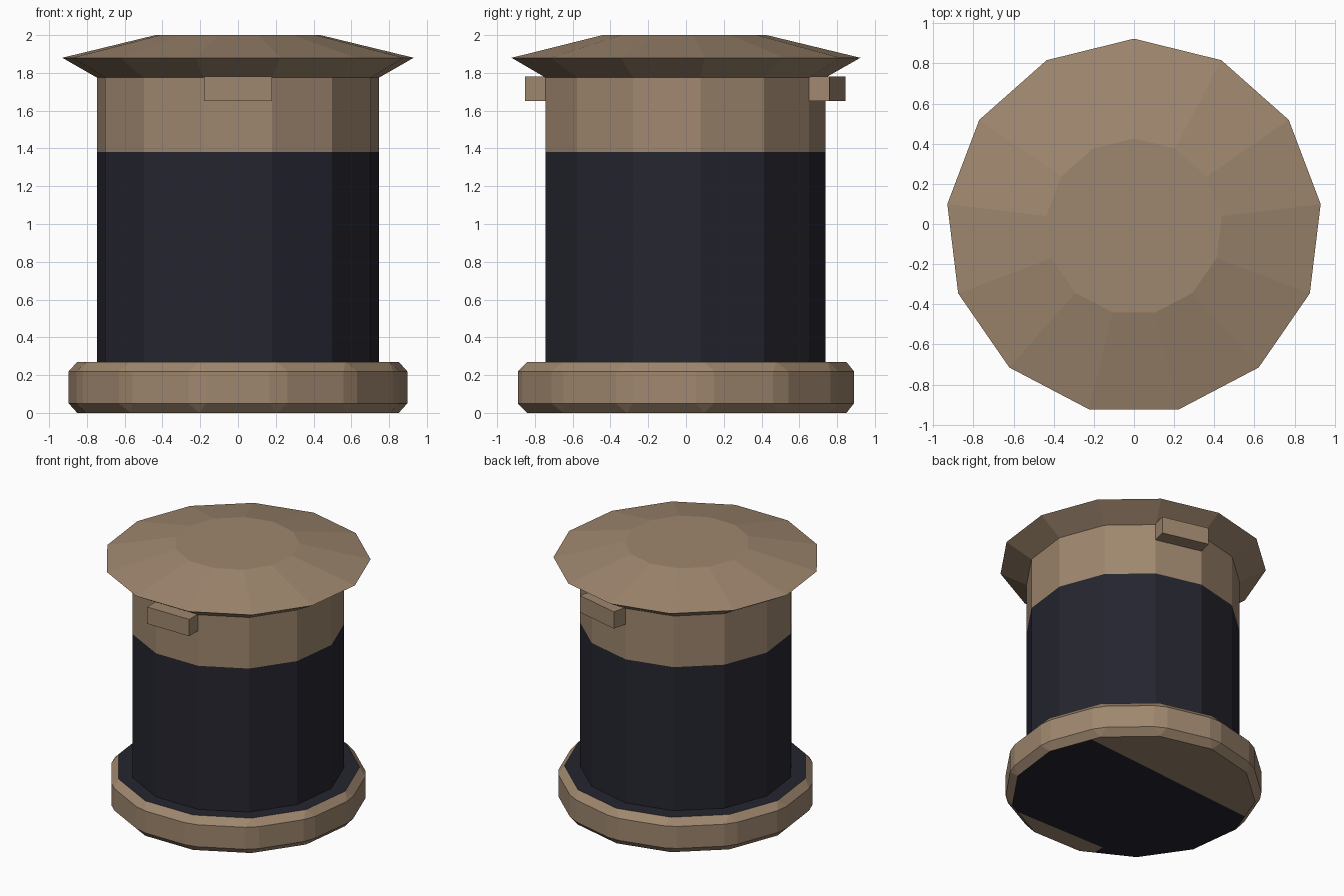
import bpy, bmesh, math
from mathutils import Vector, Matrix

if "Cube" in bpy.data.objects:
    bpy.data.objects.remove(bpy.data.objects["Cube"])

N = 13            # sides of every ring
CY = -0.0136      # axis offset that centres the odd-sided rings


def material(name, rgb):
    m = bpy.data.materials.new(name)
    m.diffuse_color = (*rgb, 1)
    m.use_nodes = True
    m.node_tree.nodes["Principled BSDF"].inputs["Base Color"].default_value = m.diffuse_color
    return m


BROWN = material("warm_brown", (0.345, 0.242, 0.157))
DARK = material("dark_navy", (0.0185, 0.0185, 0.029))


def finish(name, bm):
    bmesh.ops.recalc_face_normals(bm, faces=bm.faces)
    me = bpy.data.meshes.new(name)
    bm.to_mesh(me)
    for m in (BROWN, DARK):
        me.materials.append(m)
    ob = bpy.data.objects.new(name, me)
    bpy.context.collection.objects.link(ob)
    bm.free()
    return ob


def lathe(profile, cy=CY):
    """Stack of 13-sided rings, one corner towards +y, capped at both ends."""
    bm = bmesh.new()
    rings = []
    for r, z in profile:
        rings.append([bm.verts.new((r * math.sin(2 * math.pi * k / N),
                                    cy + r * math.cos(2 * math.pi * k / N), z))
                      for k in range(N)])
    for a, b in zip(rings, rings[1:]):
        for k in range(N):
            j = (k + 1) % N
            bm.faces.new((a[k], a[j], b[j], b[k]))
    bm.faces.new(rings[0])
    bm.faces.new(rings[-1])
    bmesh.ops.recalc_face_normals(bm, faces=bm.faces)
    return bm


# Base: chamfered disc, dark top and partly dark underside
bm = lathe([(0.909, 0), (0.909, 0.27)], -0.008)
bmesh.ops.bevel(bm, geom=bm.edges[:], offset=0.05, segments=1,
                profile=0.5, affect='EDGES')
bm.normal_update()
cuts = [((0, 0.345, 0), (-0.09, 1, 0)), ((0, -0.70, 0), (0, 1, 0)),
        ((-0.3, 0, 0), (1, 0, 0))]
for co, no in cuts:
    under = [f for f in bm.faces if f.normal.z < -0.99]
    geom = under + list({e for f in under for e in f.edges}) \
                 + list({v for f in under for v in f.verts})
    bmesh.ops.bisect_plane(bm, geom=geom, plane_co=co, plane_no=no)
    bm.normal_update()
for f in bm.faces:
    c = f.calc_center_median()
    if f.normal.z > 0.99:
        f.material_index = 1
    elif f.normal.z < -0.99:
        brown = c.y - 0.09 * c.x > 0.345 or (c.y < -0.70 and c.x > -0.3)
        f.material_index = 0 if brown else 1
finish("base", bm)

# Body: dark drum with brown collar
bm = lathe([(0.752, 0.26), (0.752, 1.38), (0.752, 1.78)])
for f in bm.faces:
    f.material_index = 1 if f.calc_center_median().z < 1.38 - 1e-4 else 0
finish("body", bm)

# Lid: flared brim with shallow cone top
finish("lid", lathe([(0.752, 1.775), (0.937, 1.88), (0.44, 2.0)]))

# Handles: one block on the front face, one on a back face
for name, k in (("front_handle", 6.5), ("back_handle", 0.5)):
    bm = bmesh.new()
    bmesh.ops.create_cube(bm, size=1)
    bmesh.ops.scale(bm, vec=Vector((0.36, 0.13, 0.13)), verts=bm.verts)
    bmesh.ops.translate(bm, vec=Vector((0, 0.775, 1.716)), verts=bm.verts)
    M = Matrix.Translation((0, CY, 0)) @ Matrix.Rotation(-2 * math.pi * k / N, 4, 'Z')
    bmesh.ops.transform(bm, matrix=M, verts=bm.verts)
    finish(name, bm)
